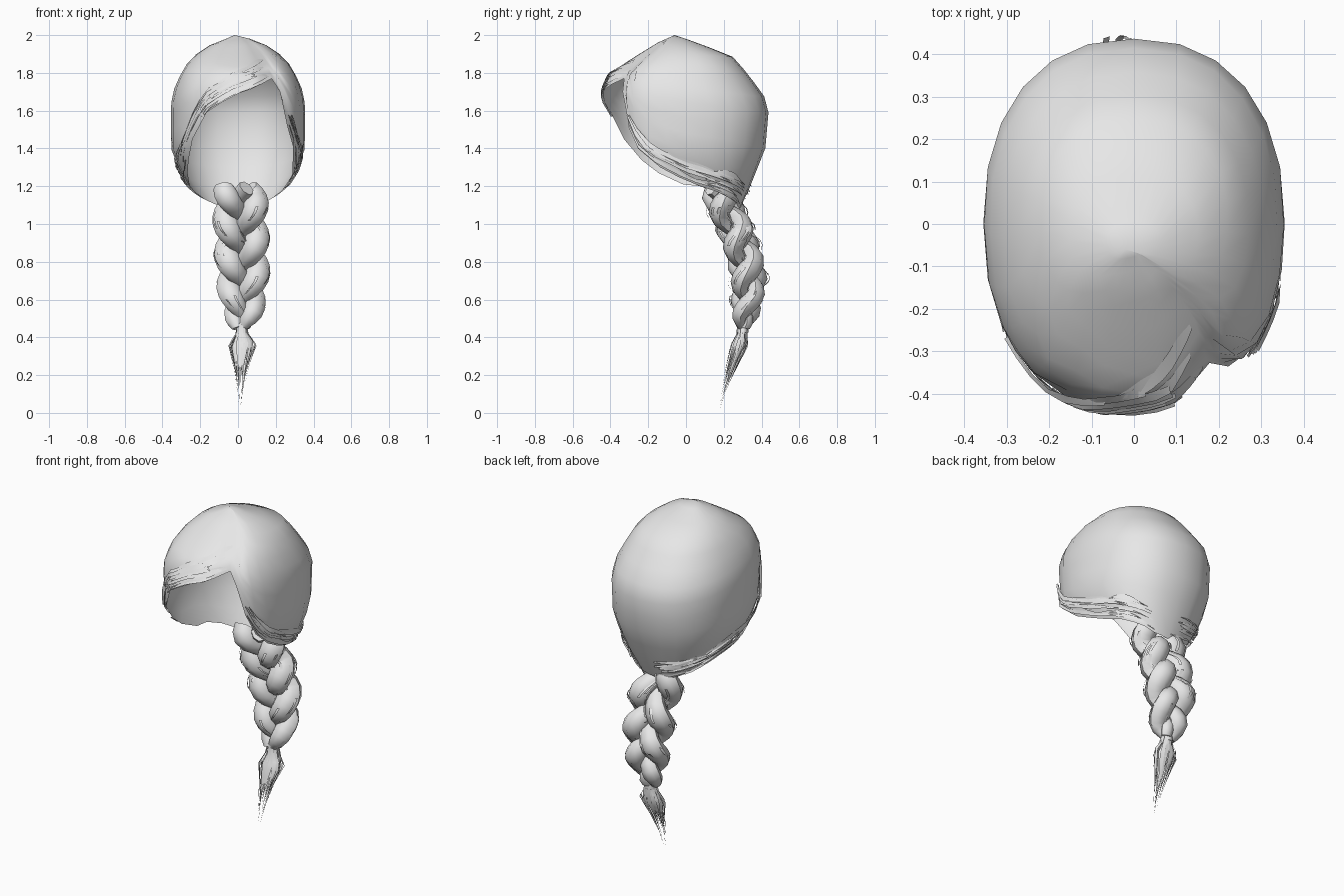
import bpy, bmesh, math, random
from mathutils import Vector

if "Cube" in bpy.data.objects:
    bpy.data.objects.remove(bpy.data.objects["Cube"])

random.seed(4)
hair = bpy.data.materials.new("grey hair")
hair.diffuse_color = (0.8, 0.8, 0.8, 1)
hair.use_nodes = True
hair.node_tree.nodes["Principled BSDF"].inputs["Base Color"].default_value = hair.diffuse_color


def lerp_table(table, v):
    for p, q in zip(table, table[1:]):
        if v <= q[0]:
            f = max(0, (v - p[0]) / (q[0] - p[0]))
            return [a + (b - a) * f for a, b in zip(p[1:], q[1:])]
    return table[-1][1:]


def finish(name, bm, angle=60):
    me = bpy.data.meshes.new(name)
    bm.to_mesh(me)
    bm.free()
    me.materials.append(hair)
    ob = bpy.data.objects.new(name, me)
    bpy.context.collection.objects.link(ob)
    bpy.ops.object.select_all(action='DESELECT')
    ob.select_set(True)
    bpy.context.view_layer.objects.active = ob
    bpy.ops.object.shade_smooth_by_angle(angle=math.radians(angle))
    return ob


def bridge(bm, rows, closed=False):
    for a, b in zip(rows, rows[1:]):
        n = len(a)
        for i in range(n if closed else n - 1):
            j = (i + 1) % n
            bm.faces.new((a[i], b[i], b[j], a[j]))


# head outline by height: z, half width, front y, back y
HEAD = [(1.07, .14, .11, .28), (1.15, .22, -.10, .32), (1.25, .295, -.28, .36),
        (1.40, .355, -.41, .42), (1.63, .355, -.44, .44), (1.70, .345, -.44, .40),
        (1.80, .30, -.40, .32), (1.88, .25, -.28, .26), (1.96, .13, -.15, .06),
        (2.0, 0, -.06, -.06)]
# hairline: azimuth in degrees, lowest z
RIM = [(-180, 1.20), (-165, 1.21), (-150, 1.27), (-140, 1.34), (-130, 1.45),
       (-115, 1.59), (-90, 1.69), (-70, 1.74), (-55, 1.77), (-50, 1.70),
       (-44, 1.52), (-36, 1.40), (-25, 1.30), (0, 1.20), (30, 1.14), (60, 1.09),
       (90, 1.08), (120, 1.09), (150, 1.13), (180, 1.20)]


def power(v):
    return math.copysign(abs(v) ** 0.88, v)


def on_head(az, z, lift=0.0):
    w, f, b = lerp_table(HEAD, z)
    a = math.radians(az)
    c, s = power(math.cos(a)), power(math.sin(a))
    dent = 1 - .09 * max(0, 1 - abs(az + 58) / 18)   # hollow at the parting
    return Vector(((w * dent + lift) * c,
                   (f + b) / 2 + ((b - f) / 2 * dent + lift) * s, z))


def rim_z(az):
    return lerp_table(RIM, (az + 180) % 360 - 180)[0]


# cap: open shell from crown to hairline
bm = bmesh.new()
columns = sorted({a for a, _ in RIM[:-1]} | {15, 45, 75, 105, 135, 165, -12, -102, -80})
rows = []
for k in range(1, 13):
    u = (k / 12) ** 1.5
    rows.append([bm.verts.new(on_head(a, 2 - (2 - rim_z(a)) * u)) for a in columns])
bridge(bm, rows, True)
crown = bm.verts.new((-.02, -.06, 2.0))
for i, v in enumerate(rows[0]):
    bm.faces.new((crown, v, rows[0][(i + 1) % len(columns)]))
bmesh.ops.recalc_face_normals(bm, faces=bm.faces)
finish("hair_cap", bm, 80)


# loose locks lying along the hairline
def locks(name, a0, a1, count, spread):
    bm = bmesh.new()
    for _ in range(count):
        s = random.uniform(0, .65)
        e = min(1, s + random.uniform(.25, .5))
        h, wid = random.uniform(0, spread), random.uniform(.012, .03)
        lift = random.uniform(.004, .016)
        rows = []
        for k in range(7):
            t = k / 6
            az = a0 + (a1 - a0) * (s + (e - s) * t)
            z = rim_z(az) + h
            w = wid * math.sin(math.pi * (.08 + .84 * t))
            rows.append([bm.verts.new(on_head(az, z + w, lift * .4)),
                         bm.verts.new(on_head(az, z, lift))])
        bridge(bm, rows)
    finish(name, bm)


locks("fringe_locks", -58, -150, 26, .11)
locks("right_side_locks", -46, 60, 28, .12)
locks("left_side_locks", -140, -265, 26, .12)

# braid: three crossing strands along a bent centre line: z, x, y, half width, thickness
SPINE = [(.45, .02, .30, .02, .030), (.52, .025, .315, .055, .050), (.70, .025, .335, .078, .062),
         (.85, .022, .305, .08, .064), (1.0, .015, .25, .08, .064),
         (1.12, .01, .19, .085, .062), (1.2, .01, .17, .085, .05)]


def strand_point(z, phase):
    x, y, half, r = lerp_table(SPINE, z)
    t = (1.2 - z) / .54 * math.tau + phase
    swell = .75 + .35 * abs(math.sin(t))
    return Vector((x + half * math.sin(t), y + half * .6 * math.sin(2 * t), z)), r * swell


for i in range(3):
    phase = i * math.tau / 3 + .5
    bm = bmesh.new()
    rows = []
    n = 28
    for k in range(n + 1):
        z = 1.19 - (1.19 - .45) * k / n
        p, r = strand_point(z, phase)
        d = (strand_point(z - .01, phase)[0] - strand_point(z + .01, phase)[0]).normalized()
        side = d.cross(Vector((0, 1, 0))).normalized()
        front = side.cross(d)
        rows.append([bm.verts.new(p + side * r * math.cos(a) + front * r * .85 * math.sin(a))
                     for a in (math.tau * j / 8 for j in range(8))])
    bridge(bm, rows, True)
    bm.faces.new(rows[0])
    bm.faces.new(rows[-1])
    bmesh.ops.recalc_face_normals(bm, faces=bm.faces)
    finish("braid_strand", bm, 50)

# loose wisps on the braid
bm = bmesh.new()
for _ in range(45):
    phase = random.randrange(3) * math.tau / 3 + .5
    z0, ang = random.uniform(.58, 1.15), random.uniform(0, math.tau)
    rows = []
    for k in range(5):
        p, r = strand_point(z0 - k * .025, phase)
        off = [Vector((math.cos(a), math.sin(a), 0)) * r * 1.06 for a in (ang, ang + .22)]
        rows.append([bm.verts.new(p + o) for o in off])
    bridge(bm, rows)
finish("braid_wisps", bm)

# hair tie
bpy.ops.mesh.primitive_cylinder_add(vertices=10, radius=.03, depth=.05, location=(.02, .30, .45))
tie = bpy.context.object
tie.name = "hair_tie"
tie.data.materials.append(hair)
bpy.ops.object.shade_smooth_by_angle(angle=math.radians(50))

# tail: thin pointed blades fanning out and meeting at the tip
TAIL = [(0, .01, .175, .002, .002), (.12, .012, .20, .02, .012), (.25, .015, .245, .045, .032),
        (.36, .022, .285, .08, .048), (.44, .02, .30, .02, .02), (.47, .02, .30, .03, .03)]
bm = bmesh.new()
for i in range(34):
    a = math.tau * i / 34
    end = 0 if i == 0 else random.choice((.04, .1, .16, .2, .24))
    reach = random.uniform(.7, 1.05)
    rows = []
    for k in range(7):
        t = k / 6
        z = .47 - (.47 - end) * t
        x, y, rx, ry = lerp_table(TAIL, z)
        w = .26 * (1 - t) + .01
        rows.append([bm.verts.new((x + rx * reach * math.cos(b), y + ry * reach * math.sin(b), z))
                     for b in (a - w, a + w)])
    bridge(bm, rows)
finish("tail_blades", bm)
